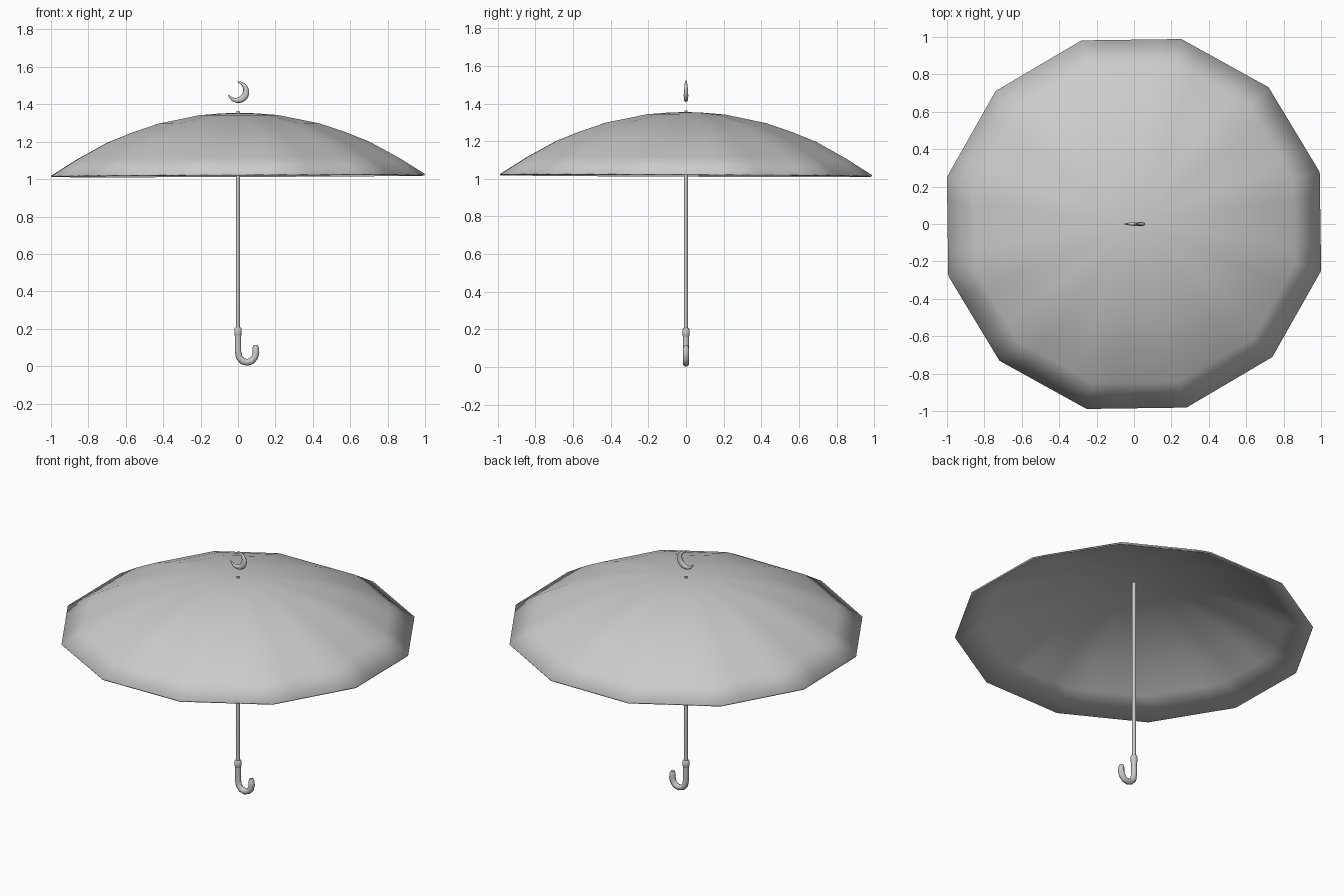
import bpy, bmesh
from math import sin, cos, pi, radians, hypot

cube = bpy.data.objects.get("Cube")
if cube:
    bpy.data.objects.remove(cube, do_unlink=True)

GREY = (0.6, 0.6, 0.6, 1)
grey = bpy.data.materials.new("plain grey")
grey.use_nodes = True
grey.diffuse_color = GREY
grey.node_tree.nodes["Principled BSDF"].inputs["Base Color"].default_value = GREY


def finish(name, bm, angle):
    """Turn a bmesh into a smooth-shaded object."""
    bmesh.ops.recalc_face_normals(bm, faces=bm.faces)
    mesh = bpy.data.meshes.new(name)
    bm.to_mesh(mesh)
    bm.free()
    mesh.materials.append(grey)
    obj = bpy.data.objects.new(name, mesh)
    bpy.context.collection.objects.link(obj)
    bpy.ops.object.select_all(action="DESELECT")
    obj.select_set(True)
    bpy.context.view_layer.objects.active = obj
    bpy.ops.object.shade_smooth_by_angle(angle=radians(angle))
    return obj


def sweep(name, path, sides=10, depth=1.0, angle=50):
    """Round tube along (x, z, radius) points in the front plane."""
    bm = bmesh.new()
    rings = []
    for i, (x, z, r) in enumerate(path):
        a, b = path[max(i - 1, 0)], path[min(i + 1, len(path) - 1)]
        dx, dz = b[0] - a[0], b[1] - a[1]
        length = hypot(dx, dz)
        nx, nz = dz / length, -dx / length
        ring = []
        for k in range(sides):
            t = 2 * pi * k / sides
            ring.append(bm.verts.new((x + nx * r * cos(t), r * depth * sin(t),
                                      z + nz * r * cos(t))))
        rings.append(ring)
    for lower, upper in zip(rings, rings[1:]):
        for k in range(sides):
            n = (k + 1) % sides
            bm.faces.new((lower[k], lower[n], upper[n], upper[k]))
    bm.faces.new(rings[0])
    bm.faces.new(rings[-1])
    return finish(name, bm, angle)


# Canopy: twelve flat panels, domed from rim to crown
PANELS, STEPS = 12, 4
profile = [(1, 1.022), (0.86, 1.11), (0.7, 1.198), (0.57, 1.25), (0.43, 1.297),
           (0.21, 1.342), (0.1, 1.351)]
corners = [(1.032 * cos(radians(30 * k + 15.8)), 1.02 * sin(radians(30 * k + 15.8)))
           for k in range(PANELS)]
outline = []
for k, (ax, ay) in enumerate(corners):
    bx, by = corners[(k + 1) % PANELS]
    for s in range(STEPS):
        f = s / STEPS
        outline.append((ax + (bx - ax) * f, ay + (by - ay) * f))

bm = bmesh.new()
rings = [[bm.verts.new((x * s, y * s, z + 0.004 * s * (x - y))) for x, y in outline]
         for s, z in profile]
count = len(outline)
for outer, inner in zip(rings, rings[1:]):
    for k in range(count):
        n = (k + 1) % count
        bm.faces.new((outer[k], outer[n], inner[n], inner[k]))
crown = bm.verts.new((0, 0, 1.355))
for k in range(count):
    bm.faces.new((rings[-1][k], rings[-1][(k + 1) % count], crown))
canopy = finish("canopy", bm, 40)
cloth = canopy.modifiers.new("cloth thickness", "SOLIDIFY")
cloth.thickness = 0.008
cloth.offset = -1

# Shaft with its small tip through the crown
sweep("shaft", [(0, 0.18, 0.011), (0, 1.35, 0.011), (0, 1.363, 0.008)])

# Hooked handle
hook = [(0, 0.19, 0.017), (0, 0.08, 0.017)]
for k in range(1, 7):
    a = pi + k * pi / 6
    hook.append((0.048 + 0.048 * cos(a), 0.072 + 0.052 * sin(a), 0.018))
hook += [(0.094, 0.098, 0.017), (0.092, 0.113, 0.011)]
sweep("handle", hook)

# Collar where the handle meets the shaft
sweep("handle_collar", [(0, 0.163, 0.017), (0, 0.169, 0.02),
                        (0, 0.2, 0.02), (0, 0.207, 0.015)])

# Crescent floating above the crown, open to the upper left
moon = []
STEPS = 16
for k in range(STEPS + 1):
    f = k / STEPS
    a = radians(195 + 260 * f)
    r = 0.003 + 0.015 * sin(pi * f)
    moon.append((0.002 + (0.058 - r) * cos(a), 1.465 + (0.058 - r) * sin(a), r))
sweep("crescent", moon, depth=0.7)
